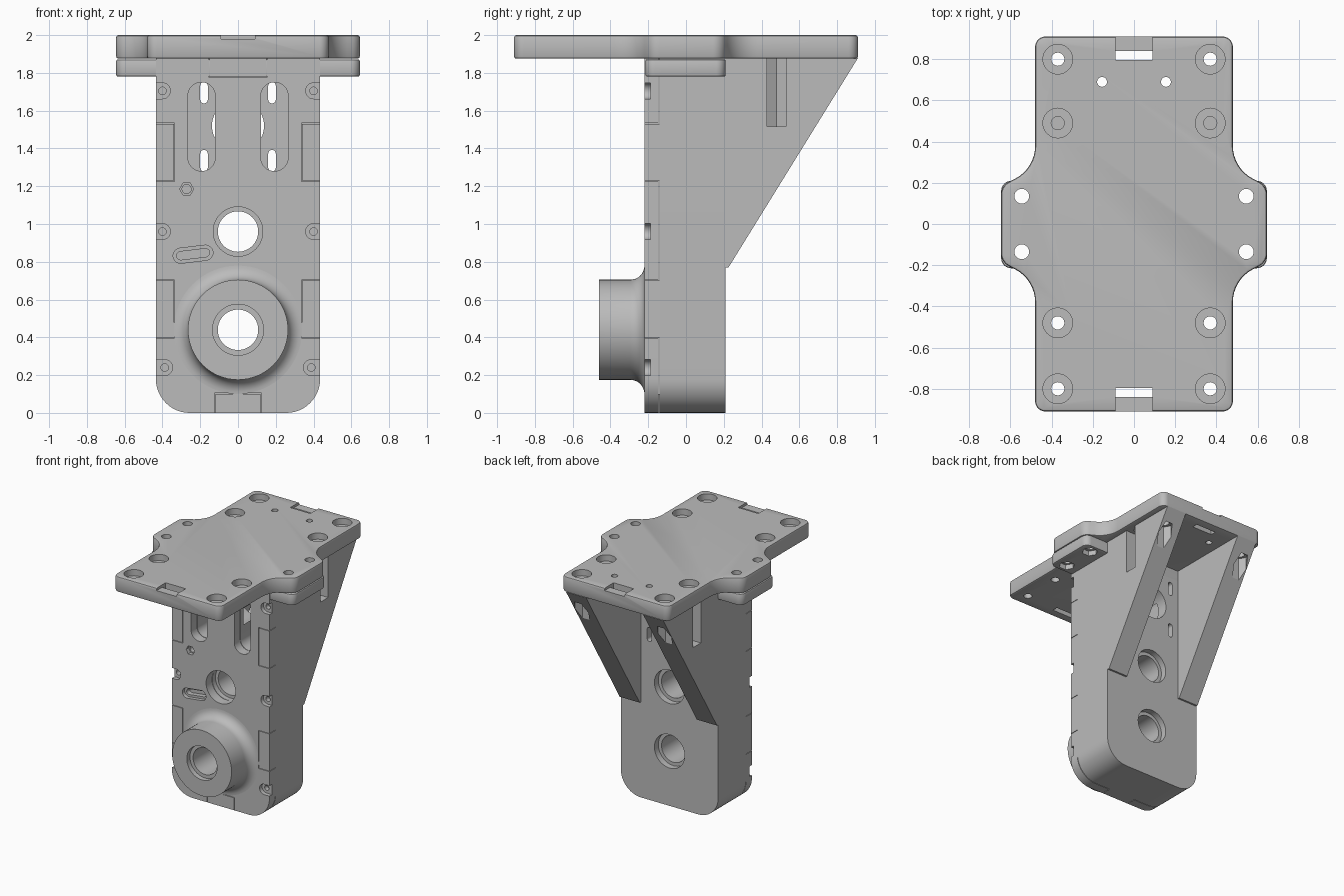
import bpy, bmesh, math
from mathutils import Vector

cube = bpy.data.objects.get("Cube")
if cube:
    bpy.data.objects.remove(cube)

grey = bpy.data.materials.new("mid_grey")
grey.use_nodes = True
grey.diffuse_color = (0.5, 0.5, 0.5, 1)
grey.node_tree.nodes["Principled BSDF"].inputs["Base Color"].default_value = (0.5, 0.5, 0.5, 1)
SIDES = (1, -1)


def rounded(corners, steps=8):
    """Outline with filleted corners, each given as (u, v, radius)."""
    out = []
    for i, (u, v, r) in enumerate(corners):
        p = Vector((u, v))
        if not r:
            out.append(p)
            continue
        a = (Vector(corners[i - 1][:2]) - p).normalized()
        b = (Vector(corners[(i + 1) % len(corners)][:2]) - p).normalized()
        half = a.angle(b) / 2
        centre = p + (a + b).normalized() * (r / math.sin(half))
        start = p + a * (r / math.tan(half)) - centre
        end = p + b * (r / math.tan(half)) - centre
        sweep = start.angle_signed(end)
        for k in range(steps + 1):
            t = -sweep * k / steps
            out.append(centre + Vector((start.x * math.cos(t) - start.y * math.sin(t),
                                        start.x * math.sin(t) + start.y * math.cos(t))))
    return out


def rect(u0, u1, v0, v1, r=0):
    return rounded([(u0, v0, r), (u1, v0, r), (u1, v1, r), (u0, v1, r)])


def circle(u, v, r, n=48):
    return [Vector((u + r * math.cos(math.tau * k / n), v + r * math.sin(math.tau * k / n)))
            for k in range(n)]


def capsule(u, v, length, r, tilt=0):
    pts = []
    for end in SIDES:
        for k in range(13):
            t = tilt + math.pi * (k / 12 - (0.5 if end > 0 else -0.5))
            pts.append(Vector((u + end * length * math.cos(tilt) + r * math.cos(t),
                               v + end * length * math.sin(tilt) + r * math.sin(t))))
    return pts


def add_prism(bm, outline, axis, lo, hi):
    place = {"x": lambda p, d: (d, p[0], p[1]),
             "y": lambda p, d: (p[0], d, p[1]),
             "z": lambda p, d: (p[0], p[1], d)}[axis]
    rings = [[bm.verts.new(place(p, d)) for p in outline] for d in (lo, hi)]
    faces = [bm.faces.new(rings[0]), bm.faces.new(rings[1][::-1])]
    n = len(outline)
    for i in range(n):
        j = (i + 1) % n
        faces.append(bm.faces.new((rings[0][j], rings[0][i], rings[1][i], rings[1][j])))
    bmesh.ops.recalc_face_normals(bm, faces=faces)


def mesh_object(name, bm):
    mesh = bpy.data.meshes.new(name)
    bm.to_mesh(mesh)
    bm.free()
    mesh.materials.append(grey)
    ob = bpy.data.objects.new(name, mesh)
    bpy.context.scene.collection.objects.link(ob)
    return ob


def build(name, solids, cuts=(), bevel=0):
    """Prisms (outline, axis, lo, hi), optionally bevelled, less cutter prisms."""
    bm = bmesh.new()
    for s in solids:
        add_prism(bm, *s)
    ob = mesh_object(name, bm)
    if bevel:
        m = ob.modifiers.new("edge", "BEVEL")
        m.width, m.segments, m.limit_method, m.angle_limit = bevel, 2, "ANGLE", math.radians(60)
    helpers = []
    for c in cuts:
        bm = bmesh.new()
        add_prism(bm, *c)
        cutter = mesh_object("cutter", bm)
        cutter.hide_render = True
        m = ob.modifiers.new("cut", "BOOLEAN")
        m.operation, m.solver, m.object = "DIFFERENCE", "EXACT", cutter
        helpers.append(cutter)
    # bake the modifiers and drop the helpers
    bpy.context.view_layer.update()
    baked = bpy.data.meshes.new_from_object(ob.evaluated_get(bpy.context.evaluated_depsgraph_get()))
    ob.modifiers.clear()
    ob.data = baked
    for h in helpers:
        bpy.data.objects.remove(h)
    parts.append(ob)
    return ob


parts = []
TOP = 1.88
FRONT, SEAM, BACK = -0.22, -0.145, 0.21

# Top plate with side ears, screw recesses and end latch slots
quarter = [(0.48, 0.91, 0.05), (0.48, 0.27, 0.18), (0.645, 0.185, 0.07)]
outline = quarter + [(u, -v, r) for u, v, r in quarter[::-1]]
outline += [(-u, -v, r) for u, v, r in quarter] + [(-u, v, r) for u, v, r in quarter[::-1]]
cuts = []
for s in SIDES:
    for y in (0.8, 0.49, -0.48, -0.8):
        cuts += [(circle(s * 0.37, y, 0.072, 32), "z", 1.95, 2.1),
                 (circle(s * 0.37, y, 0.032, 24), "z", 1.8, 2.1)]
    for y in (0.135, -0.135):
        cuts.append((circle(s * 0.545, y, 0.036, 24), "z", 1.8, 2.1))
    cuts.append((circle(s * 0.155, 0.69, 0.024, 24), "z", 1.8, 2.1))
    ends = sorted((s * 0.795, s * 0.84))
    lips = sorted((s * 0.84, s * 0.95))
    cuts += [(rect(-0.09, 0.09, *ends), "z", 1.8, 2.1),
             (rect(-0.09, 0.09, *lips), "z", 1.98, 2.1)]
build("top_plate", [(rounded(outline), "z", 1.875, 2.0)], cuts, 0.012)

# Flange below the ears, with hex nut pockets underneath
cuts = []
for s in SIDES:
    for y in (0.135, -0.135):
        cuts += [(circle(s * 0.545, y, 0.036, 24), "z", 1.7, 1.95),
                 (circle(s * 0.545, y, 0.06, 6), "z", 1.7, 1.82)]
build("side_flange", [(rect(-0.645, 0.645, -0.215, BACK, 0.05), "z", 1.78, 1.872)], cuts, 0.01)

# Openings shared by the housing and its cover
body = rounded([(-0.435, 0, 0.18), (0.435, 0, 0.18), (0.435, TOP, 0), (-0.435, TOP, 0)], 12)
openings = [(circle(0, z, 0.107), "y", -0.5, 0.5) for z in (0.44, 0.96)]
openings.append((circle(0, 0.96, 0.131), "y", -0.5, -0.1))
for s in SIDES:
    openings.append((rect(s * 0.193 - 0.072, s * 0.193 + 0.072, 1.28, 1.75, 0.071), "y", -0.5, 0.12))

# Main housing: rear bores, motor opening and adjusting slots
cuts = openings + [(circle(0, z, 0.135), "y", 0.16, 0.5) for z in (0.44, 0.96)]
cuts.append((circle(0, 1.52, 0.138), "y", -0.1, 0.5))
for s in SIDES:
    for z in (1.335, 1.695):
        cuts.append((capsule(s * 0.18, z, 0.037, 0.02, math.pi / 2), "y", 0.0, 0.5))
build("housing", [(body, "y", SEAM + 0.004, BACK)], cuts)

# Locking tabs reaching forward through the cover
tabs = [(-0.12, 0.12, 0, 0.1), (-0.15, 0.15, 1.78, TOP)]
for z0, z1 in ((0.4, 0.7), (1.23, 1.53)):
    tabs += [(0.34, 0.435, z0, z1), (-0.435, -0.34, z0, z1)]
build("locking_tabs", [(rect(*t), "y", FRONT, SEAM + 0.01) for t in tabs])

# Front cover: notched for tabs, side screw pockets, small recesses
gap = 0.004
cuts = openings + [(rect(a - gap, b + gap, c - gap, d + gap), "y", -0.3, 0) for a, b, c, d in tabs]
for s in SIDES:
    for x, z in ((0.4, 1.705), (0.4, 0.96), (0.388, 0.24)):
        cuts += [(capsule(s * (x + 0.05), z, 0.05, 0.042), "y", -0.3, -0.187),
                 (circle(s * x, z, 0.02, 20), "y", -0.3, -0.15)]
cuts += [(circle(-0.272, 1.185, 0.037, 6), "y", -0.3, -0.19),
         (circle(-0.272, 1.185, 0.024, 20), "y", -0.3, -0.15),
         (capsule(-0.238, 0.84, 0.066, 0.04, 0.12), "y", -0.3, -0.19),
         (capsule(-0.238, 0.84, 0.066, 0.022, 0.12), "y", -0.3, -0.15)]
build("front_cover", [(body, "y", FRONT, SEAM)], cuts)

# Bearing boss with a flared base, turned around the lower bore
fillet = [(0.34 - 0.075 * math.cos(t), -0.295 + 0.075 * math.sin(t))
          for t in (math.pi / 2 * k / 8 for k in range(9))]
profile = [(0.107, -0.18), (0.107, -0.42), (0.135, -0.42), (0.135, -0.46), (0.265, -0.46)]
profile += fillet + [(0.34, -0.18)]
bm = bmesh.new()
loop = [bm.verts.new((r, y, 0.44)) for r, y in profile]
edges = [bm.edges.new((loop[i - 1], loop[i])) for i in range(len(loop))]
bmesh.ops.spin(bm, geom=loop + edges, cent=(0, 0, 0.44), axis=(0, 1, 0),
               angle=math.tau, steps=64, use_merge=True)
bmesh.ops.remove_doubles(bm, verts=bm.verts, dist=0.0001)
bmesh.ops.recalc_face_normals(bm, faces=bm.faces)
parts.append(mesh_object("bearing_boss", bm))

# Rear gussets with side nut slots and bolt pockets in the sloping face
wedge = [(0.2, 0.77), (0.225, 0.77), (0.91, 1.878), (0.2, 1.878)]
for s, side in ((1, "left"), (-1, "right")):
    trap = [(s * 0.5, 0.43), (s * 0.34, 0.43), (s * 0.311, 0.48), (s * 0.34, 0.53), (s * 0.5, 0.53)]
    cuts = [(trap, "z", 1.515, 1.95),
            (circle(s * 0.37, 0.8, 0.06, 6), "z", 1.4, 1.8),
            (circle(s * 0.37, 0.8, 0.032, 24), "z", 1.4, 2)]
    build(side + "_gusset", [(wedge, "x", *sorted((s * 0.255, s * 0.434)))], cuts)

# Smooth curved walls, keep edges sharp
bpy.ops.object.select_all(action="DESELECT")
for ob in parts:
    ob.select_set(True)
bpy.context.view_layer.objects.active = parts[0]
bpy.ops.object.shade_smooth_by_angle(angle=math.radians(30))
